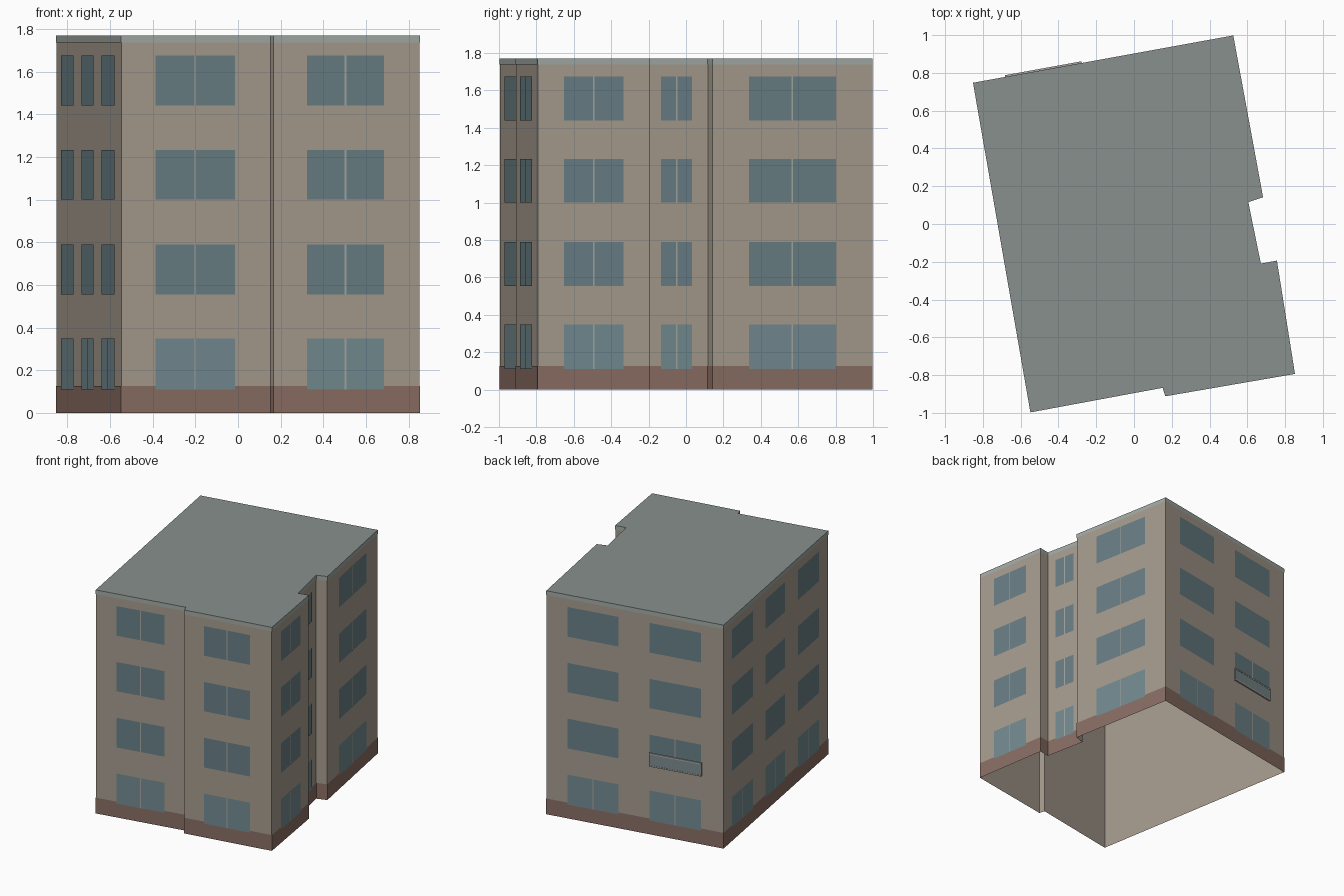
import bpy, bmesh
from mathutils import Vector

if "Cube" in bpy.data.objects:
    bpy.data.objects.remove(bpy.data.objects["Cube"])

H = 1.77
# Footprint, counter-clockwise from the front left corner
FOOT = [Vector(p) for p in [
    (-0.547, -0.995), (0.153, -0.865), (0.167, -0.91), (0.85, -0.792),
    (0.755, -0.196), (0.67, -0.212), (0.603, 0.117), (0.681, 0.143),
    (0.524, 0.996), (-0.85, 0.746)]]
FLOORS = [(0.11, 0.348), (0.555, 0.79), (1.0, 1.232), (1.44, 1.675)]


def mat(name, r, g, b):
    m = bpy.data.materials.new(name)
    m.diffuse_color = (r, g, b, 1)
    m.use_nodes = True
    m.node_tree.nodes["Principled BSDF"].inputs["Base Color"].default_value = m.diffuse_color
    return m


WALL = mat("plaster", 0.38, 0.33, 0.27)
BASE = mat("plinth_brown", 0.25, 0.155, 0.125)
TRIM = mat("trim_grey", 0.36, 0.40, 0.37)
ROOF = mat("roof_grey", 0.25, 0.28, 0.265)
GLASS = mat("glass", 0.14, 0.21, 0.235)
GLASS0 = mat("ground_glass", 0.17, 0.255, 0.28)
BAR = mat("window_bar", 0.38, 0.38, 0.35)
PANEL = mat("balcony_panel", 0.20, 0.26, 0.27)


def make(name, polys, material):
    bm = bmesh.new()
    for poly in polys:
        bm.faces.new([bm.verts.new(p) for p in poly])
    bmesh.ops.remove_doubles(bm, verts=bm.verts, dist=1e-5)
    me = bpy.data.meshes.new(name)
    bm.to_mesh(me)
    bm.free()
    me.materials.append(material)
    ob = bpy.data.objects.new(name, me)
    bpy.context.collection.objects.link(ob)
    return ob


def outward(a, b):
    d = (b - a).normalized()
    return Vector((d.y, -d.x))


def outline(off):
    """Footprint pushed outwards with mitred corners."""
    res = []
    for i, p in enumerate(FOOT):
        n1 = outward(FOOT[i - 1], p)
        n2 = outward(p, FOOT[(i + 1) % len(FOOT)])
        res.append(p + (n1 + n2) * (off / (1 + n1.dot(n2))))
    return res


def ring(off, z0, z1):
    pts = outline(off)
    return [[(*a, z0), (*b, z0), (*b, z1), (*a, z1)]
            for a, b in zip(pts, pts[1:] + pts[:1])]


def rect(side, f0, f1, z0, z1, off):
    """Upright rectangle on one wall, between two fractions of its length."""
    a, b = FOOT[side], FOOT[(side + 1) % len(FOOT)]
    n = outward(a, b) * off
    p, q = a.lerp(b, f0) + n, a.lerp(b, f1) + n
    return [(*p, z0), (*q, z0), (*q, z1), (*p, z1)]


# Shell, open underneath, with plinth, parapet band and flat roof
make("walls", ring(0, 0, H), WALL)
make("plinth", ring(0.002, 0, 0.125), BASE)
make("parapet_band", ring(0.002, 1.737, H), TRIM)
make("roof", [[(*p, H) for p in outline(0.002)]], ROOF)

# Windows: wall index, start, end, bars on every floor
COLUMNS = [
    (0, 0.229, 0.76, True), (2, 0.228, 0.757, True),
    (3, 0.233, 0.765, True), (5, 0.235, 0.74, True),
    (7, 0.225, 0.771, True),
    (8, 0.119, 0.407, False), (8, 0.582, 0.876, False),
    (9, 0.077, 0.277, False), (9, 0.40, 0.585, False), (9, 0.71, 0.91, False)]
upper, ground, bars = [], [], []
for side, f0, f1, barred in COLUMNS:
    length = (FOOT[(side + 1) % len(FOOT)] - FOOT[side]).length
    mid, half = (f0 + f1) / 2, 0.004 / length
    for k, (z0, z1) in enumerate(FLOORS):
        (upper if k else ground).append(rect(side, f0, f1, z0, z1, 0.004))
        balcony = side == 8 and f0 > 0.5 and k == 1
        if barred or k == 0 or balcony:
            bars.append(rect(side, mid - half, mid + half, z0, z1, 0.0055))
make("upper_windows", upper, GLASS)
make("ground_windows", ground, GLASS0)
make("window_bars", bars, BAR)


# Shallow balcony on the back wall: panel, hand rail and slab
def slab(name, z0, z1, depth, material):
    f = rect(8, 0.582, 0.878, z0, z1, depth)
    b = rect(8, 0.582, 0.878, z0, z1, 0)
    faces = [f] + [[f[i], b[i], b[(i + 1) % 4], f[(i + 1) % 4]]
                   for i in range(4)]
    make(name, faces, material)


slab("balcony_panel", 0.55, 0.635, 0.009, PANEL)
slab("balcony_rail", 0.635, 0.647, 0.011, BAR)
slab("balcony_slab", 0.54, 0.55, 0.011, BAR)
